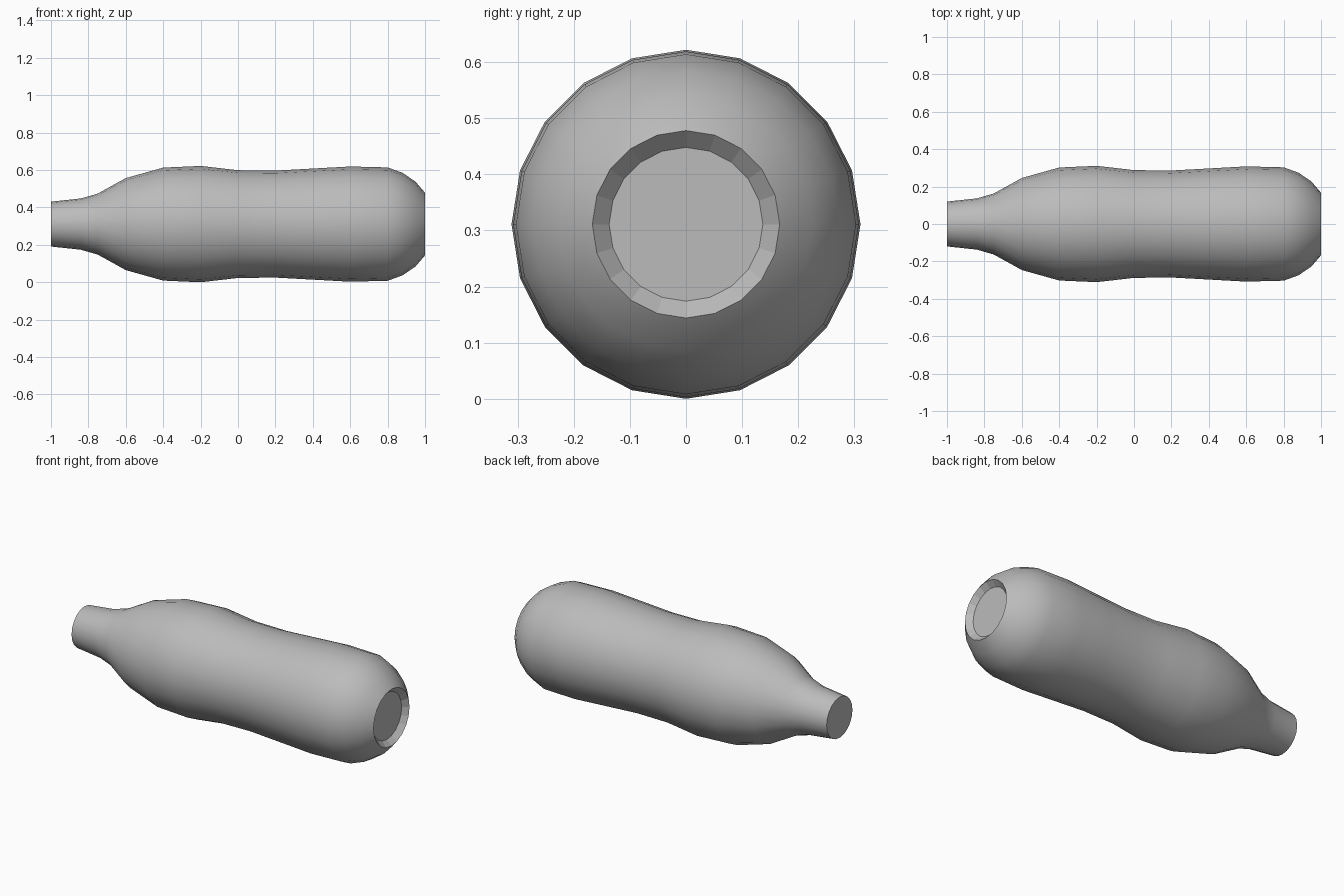
import bpy
import bmesh
from math import sin, cos, tau, radians

cube = bpy.data.objects.get("Cube")
if cube:
    bpy.data.objects.remove(cube, do_unlink=True)

SIDES = 20
AXIS_Z = 0.311

# Outline as (x, radius), from the neck to the base, then into the base recess
OUTLINE = [(-1, .12), (-.84, .137), (-.75, .163), (-.6, .246), (-.4, .302),
           (-.2, .311), (0, .288), (.2, .286), (.4, .297), (.6, .308),
           (.8, .303), (.88, .274), (.95, .226), (1, .167)]
RECESS = (.97, .137)

# Plain grey body colour
grey = bpy.data.materials.new("plain_grey")
grey.use_nodes = True
colour = (.5, .5, .5, 1)
grey.diffuse_color = colour
grey.node_tree.nodes["Principled BSDF"].inputs["Base Color"].default_value = colour

# Bottle lying along x, lofted from rings
bm = bmesh.new()


def ring(x, r):
    return [bm.verts.new((x, r * sin(tau * i / SIDES), AXIS_Z + r * cos(tau * i / SIDES)))
            for i in range(SIDES)]


def bridge(a, b):
    return [bm.faces.new((a[i], a[i - 1], b[i - 1], b[i])) for i in range(SIDES)]


rings = [ring(x, r) for x, r in OUTLINE]
body_faces = []
for a, b in zip(rings, rings[1:]):
    body_faces += bridge(a, b)
floor = ring(*RECESS)
recess_faces = bridge(rings[-1], floor)

# Neck end and recess floor
bm.faces.new(rings[0])
bm.faces.new(floor)
bmesh.ops.recalc_face_normals(bm, faces=bm.faces)

mesh = bpy.data.meshes.new("bottle")
rim_start = len(body_faces)
bm.to_mesh(mesh)
bm.free()
mesh.materials.append(grey)

bottle = bpy.data.objects.new("bottle", mesh)
bpy.context.collection.objects.link(bottle)
bpy.ops.object.select_all(action='DESELECT')
bottle.select_set(True)
bpy.context.view_layer.objects.active = bottle
bpy.ops.object.shade_smooth_by_angle(angle=radians(35))

# Keep the recess faceted
for face in mesh.polygons[rim_start:]:
    face.use_smooth = False
